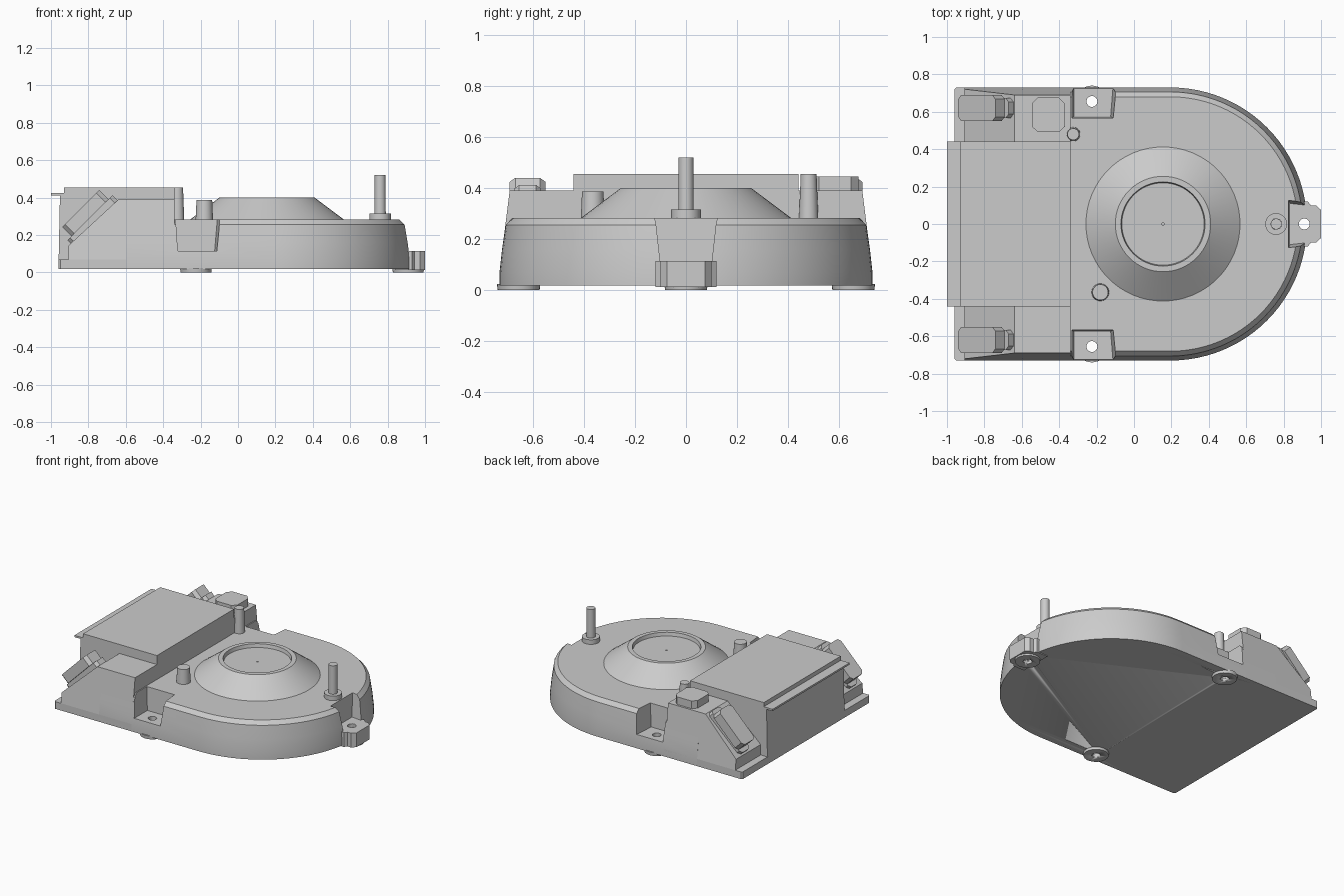
import bpy, bmesh
from math import sin, cos, pi, sqrt
from mathutils import Vector

if "Cube" in bpy.data.objects:
    bpy.data.objects.remove(bpy.data.objects["Cube"])


def loft(name, rings, smooth=True):
    """Skin a stack of equal-length rings and cap both ends."""
    bm = bmesh.new()
    vs = [[bm.verts.new(p) for p in r] for r in rings]
    n = len(rings[0])
    for a, b in zip(vs, vs[1:]):
        for i in range(n):
            bm.faces.new((a[i], a[(i + 1) % n], b[(i + 1) % n], b[i]))
    bm.faces.new(vs[0][::-1])
    bm.faces.new(vs[-1])
    bmesh.ops.recalc_face_normals(bm, faces=bm.faces)
    me = bpy.data.meshes.new(name)
    bm.to_mesh(me)
    bm.free()
    ob = bpy.data.objects.new(name, me)
    bpy.context.collection.objects.link(ob)
    if smooth:
        bpy.ops.object.select_all(action='DESELECT')
        bpy.context.view_layer.objects.active = ob
        ob.select_set(True)
        bpy.ops.object.shade_smooth_by_angle(angle=0.25)
    return ob


def turned(name, x, y, profile, n=32):
    """Round part from (radius, z) pairs."""
    return loft(name, [[(x + r * cos(2 * pi * i / n), y + r * sin(2 * pi * i / n), z)
                        for i in range(n)] for r, z in profile])


def slab(name, pts, levels):
    """Plan outline extruded through z levels."""
    return loft(name, [[(x, y, z) for x, y in pts] for z in levels], False)


def side_profile(name, pts, y0, y1):
    """(x, z) outline extruded in y; y0 and y1 are functions of z."""
    return loft(name, [[(x, f(z), z) for x, z in pts] for f in (y0, y1)], False)


def cut(ob, cutters):
    bpy.context.view_layer.objects.active = ob
    for c in cutters:
        m = ob.modifiers.new("cut", 'BOOLEAN')
        m.operation, m.solver, m.object = 'DIFFERENCE', 'EXACT', c
        # keep the cut ahead of the smoothing
        bpy.ops.object.modifier_move_to_index(modifier=m.name, index=0)
        bpy.ops.object.modifier_apply(modifier=m.name)


def d_ring(z, d):
    r = 0.73 - d
    arc = [(0.195 + r * cos(a), r * sin(a), z)
           for a in (-pi / 2 + pi * i / 48 for i in range(49))]
    return [(-0.6, -r, z)] + arc + [(-0.6, r, z)]


# D-shaped main housing with drafted wall and chamfered rim
housing = loft("main_housing", [d_ring(z, d) for z, d in
               ((0.018, 0), (0.07, 0), (0.16, 0.01), (0.255, 0.024), (0.282, 0.05))])

# Mounting pockets and screw holes
mounts = [(-0.225, 0.655), (-0.225, -0.655), (0.91, 0)]
cutters = []
for s in (1, -1):
    cutters.append(loft("pocket_cutter", [
        [(-0.322, s * 0.575, 0.115), (-0.125, s * 0.575, 0.115),
         (-0.103, s * 0.85, 0.115), (-0.322, s * 0.85, 0.115)],
        [(-0.335, s * 0.565, 0.32), (-0.108, s * 0.565, 0.32),
         (-0.08, s * 0.85, 0.32), (-0.335, s * 0.85, 0.32)]], False))
cutters.append(loft("pocket_cutter", [
    [(0.835, -0.11, 0.115), (1.1, -0.08, 0.115), (1.1, 0.08, 0.115), (0.835, 0.11, 0.115)],
    [(0.825, -0.13, 0.32), (1.1, -0.1, 0.32), (1.1, 0.1, 0.32), (0.825, 0.13, 0.32)]], False))
holes = [turned("hole_cutter", x, y, ((0.029, -0.1), (0.029, 0.2)), 24) for x, y in mounts]
cut(housing, cutters + holes)

# End mounting tab and round feet
half = [(0.84, 0.12), (0.93, 0.12), (0.945, 0.1), (0.972, 0.1), (1.0, 0.075)]
tab = slab("end_mount_tab", half + [(x, -y) for x, y in half[::-1]], (0.012, 0.115))
cut(tab, [holes[2]])
for (x, y), h in zip(mounts, holes):
    foot = turned("foot", x, y, ((0.082, 0), (0.085, 0.025)))
    cut(foot, [h])
for c in cutters + holes:
    bpy.data.objects.remove(c, do_unlink=True)

# Rear centre box with overhanging lip
side_profile("rear_box", [(-0.96, 0.018), (-0.34, 0.018), (-0.34, 0.455), (-0.93, 0.455),
                          (-0.93, 0.425), (-1.0, 0.425), (-1.0, 0.412), (-0.952, 0.412)],
             lambda z: -0.44, lambda z: 0.44)

# Sloped shoulders, ledges and slope-mounted connectors on both sides
mid = Vector((-0.77, 0.27))
u_dir, n_dir = Vector((1, 1)) / sqrt(2), Vector((-1, 1)) / sqrt(2)


def connector(name, s, hu, hy, n0, n1, c):
    outline = [(hu, hy - c), (hu - c, hy), (c - hu, hy), (-hu, hy - c),
               (-hu, c - hy), (c - hu, -hy), (hu - c, -hy), (hu, c - hy)]
    rings = []
    for n in (n0, n1):
        ring = []
        for u, y in outline:
            p = mid + u_dir * u + n_dir * n
            ring.append((p.x, s * 0.62 + y, p.y))
        rings.append(ring)
    loft(name, rings, False)


for s in (1, -1):
    side_profile("sloped_shoulder", [(-0.905, 0.07), (-0.34, 0.07), (-0.34, 0.39),
                                     (-0.64, 0.39), (-0.905, 0.145)],
                 lambda z: s * 0.43, lambda z: s * (0.73 - 0.125 * (z - 0.07)))
    slab("rear_ledge", [(-0.96, s * 0.43), (-0.34, s * 0.43), (-0.34, s * 0.73),
                        (-0.95, s * 0.73), (-0.96, s * 0.72)], (0.018, 0.07))
    connector("connector_base", s, 0.17, 0.053, -0.02, 0.03, 0.02)
    connector("connector_body", s, 0.14, 0.07, 0.03, 0.10, 0.022)

# Raised pad on one shoulder
pad = [(-0.545, 0.52), (-0.515, 0.493), (-0.4, 0.493), (-0.37, 0.52),
       (-0.37, 0.645), (-0.4, 0.675), (-0.515, 0.675), (-0.545, 0.645)]
slab("shoulder_pad", pad, (0.38, 0.445))

# Conical hub with recessed top
turned("cone_hub", 0.155, 0, ((0.415, 0.27), (0.412, 0.282), (0.255, 0.4), (0.225, 0.4),
                              (0.22, 0.375), (0.006, 0.375), (0.006, 0.355)), 64)

# Pins
turned("spindle", 0.76, 0, ((0.058, 0.27), (0.058, 0.315), (0.03, 0.315), (0.029, 0.52)))
turned("short_pin", -0.18, -0.365, ((0.047, 0.27), (0.042, 0.387)))
turned("tall_pin", -0.325, 0.48, ((0.038, 0.27), (0.031, 0.455)))
